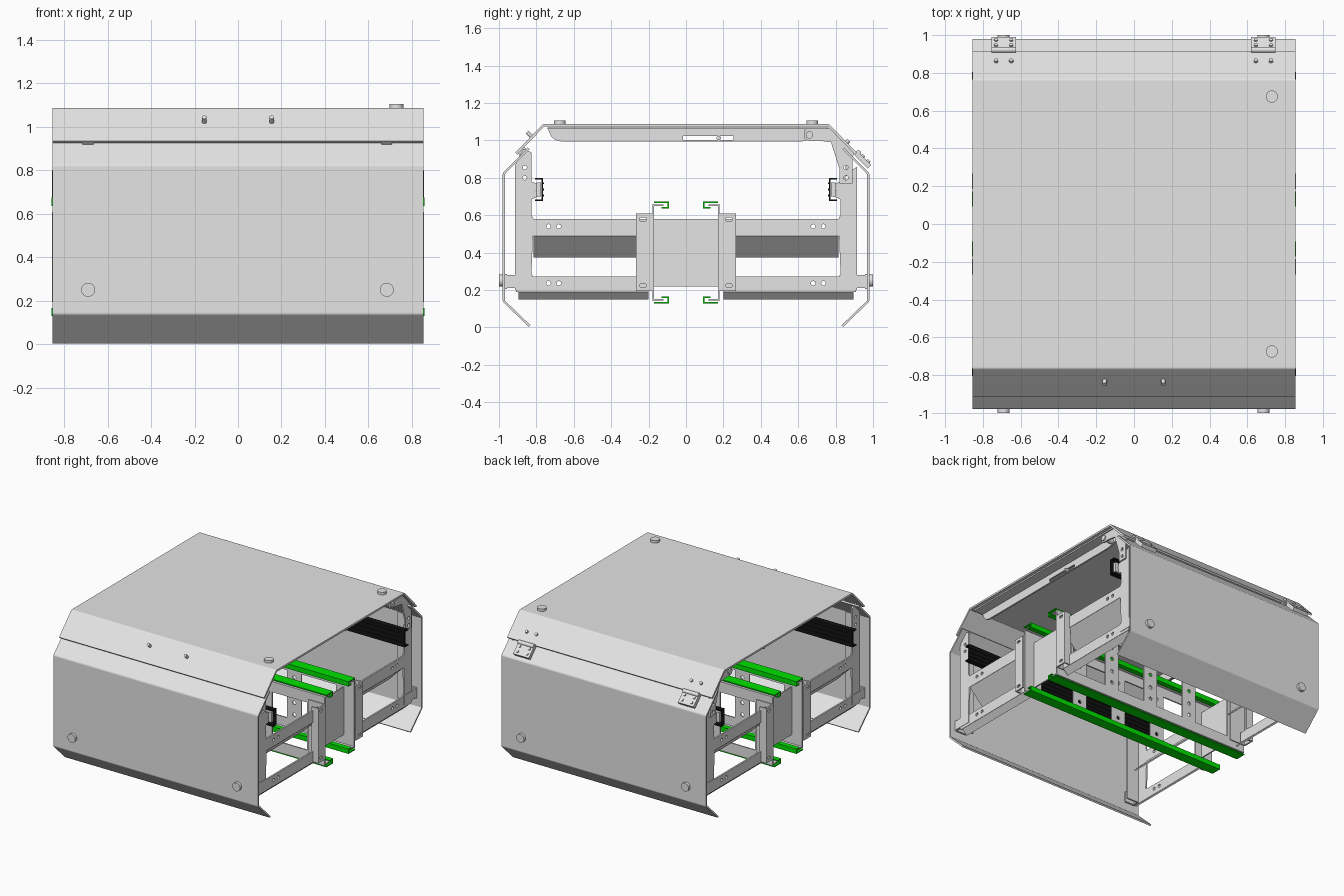
import bpy, bmesh, math
from mathutils import Matrix, Vector

if "Cube" in bpy.data.objects:
    bpy.data.objects.remove(bpy.data.objects["Cube"], do_unlink=True)


def material(name, colour):
    m = bpy.data.materials.new(name)
    m.use_nodes = True
    m.diffuse_color = (*colour, 1)
    bsdf = next(n for n in m.node_tree.nodes if n.type == 'BSDF_PRINCIPLED')
    bsdf.inputs["Base Color"].default_value = (*colour, 1)
    return m


GREY = material("light grey metal", (.78, .78, .78))
GREEN = material("green plastic", (0, .76, 0))
BLACK = material("black plastic", (.006, .006, .006))

# Sheet planes: x = profile in (y, z), y = profile in (x, z), z = profile in (x, y)
AXES = {'x': ((0, 1, 0), (0, 0, 1), (1, 0, 0)),
        'y': ((1, 0, 0), (0, 0, 1), (0, -1, 0)),
        'z': ((1, 0, 0), (0, 1, 0), (0, 0, 1))}


def add_mesh(name, bm, mat):
    """Smooth shading on shallow bends only."""
    bmesh.ops.remove_doubles(bm, verts=bm.verts, dist=1e-5)
    bmesh.ops.recalc_face_normals(bm, faces=bm.faces)
    for f in bm.faces:
        f.smooth, f.material_index = True, 0
    for e in bm.edges:
        e.smooth = e.calc_face_angle(4) < .6
    me = bpy.data.meshes.new(name)
    bm.to_mesh(me)
    bm.free()
    me.materials.append(mat)
    ob = bpy.data.objects.new(name, me)
    bpy.context.collection.objects.link(ob)
    ob.modifiers.new("Even normals", 'WEIGHTED_NORMAL').keep_sharp = True
    return ob


def plate(name, plane, lo, hi, outline, holes=(), mat=GREY):
    """Flat sheet with cut-outs, from lo to hi along its normal."""
    cu = bpy.data.curves.new(name, 'CURVE')
    cu.dimensions, cu.fill_mode = '2D', 'BOTH'
    cu.extrude = abs(hi - lo) / 2
    for loop in [outline, *holes]:
        sp = cu.splines.new('POLY')
        sp.points.add(len(loop) - 1)
        for p, (u, v) in zip(sp.points, loop):
            p.co = (u, v, 0, 1)
        sp.use_cyclic_u = True
    tmp = bpy.data.objects.new(name + "_tmp", cu)
    bpy.context.collection.objects.link(tmp)
    dg = bpy.context.evaluated_depsgraph_get()
    me = bpy.data.meshes.new_from_object(tmp.evaluated_get(dg))
    bm = bmesh.new()
    bm.from_mesh(me)
    bpy.data.objects.remove(tmp, do_unlink=True)
    bpy.data.curves.remove(cu)
    bpy.data.meshes.remove(me)
    a, b, n = (Vector(c) for c in AXES[plane])
    mat4 = Matrix((a, b, n)).transposed().to_4x4()
    centre = Vector([abs(c) for c in n]) * (lo + hi) / 2
    bm.transform(Matrix.Translation(centre) @ mat4)
    return add_mesh(name, bm, mat)


def rect(u0, u1, v0, v1):
    return [(u0, v0), (u1, v0), (u1, v1), (u0, v1)]


def circle(u, v, r, n=16):
    return [(u + r * math.cos(i * math.tau / n), v + r * math.sin(i * math.tau / n)) for i in range(n)]


def flip(pts, t):
    return [(t * u, v) for u, v in pts]


def bend(pts, d, n=4):
    """Round the inner corners of a path, starting each bend d before the corner."""
    pts = [Vector(p) for p in pts]
    out = [pts[0]]
    for a, p, b in zip(pts, pts[1:], pts[2:]):
        p0, p1 = p + (a - p).normalized() * d, p + (b - p).normalized() * d
        out += [p0.lerp(p, k / n).lerp(p.lerp(p1, k / n), k / n) for k in range(n + 1)]
    return out + [pts[-1]]


def strip(pts, t):
    """Closed outline of a bent sheet of thickness t, laid to the right of the path."""
    pts = [Vector(p) for p in pts]
    dirs = [(b - a).normalized() for a, b in zip(pts, pts[1:])]
    inner = []
    for i, p in enumerate(pts):
        d0, d1 = dirs[max(i - 1, 0)], dirs[min(i, len(dirs) - 1)]
        n0, n1 = Vector((d0.y, -d0.x)), Vector((d1.y, -d1.x))
        m = (n0 + n1).normalized()
        inner.append(p + m * t / m.dot(n0))
    return [tuple(p) for p in pts + inner[::-1]]


def bolt(name, base, direction, r, h, n=24):
    bm = bmesh.new()
    d = Vector(direction).normalized()
    m = Matrix.Translation(Vector(base) + d * h / 2) @ d.to_track_quat('Z', 'Y').to_matrix().to_4x4()
    bmesh.ops.create_cone(bm, cap_ends=True, segments=n, radius1=r, radius2=r, depth=h, matrix=m)
    return add_mesh(name, bm, GREY)


def box(name, size, centre, tilt=0, mat=GREY):
    bm = bmesh.new()
    m = Matrix.Translation(centre) @ Matrix.Rotation(tilt, 4, 'X') @ Matrix.Diagonal((*size, 1))
    bmesh.ops.create_cube(bm, size=1, matrix=m)
    return add_mesh(name, bm, mat)


W = .855
# Lid and outer panels
lid = bend([(-.912, .935), (-.765, 1.087), (.765, 1.087), (.912, .935)], .008)
plate("lid", 'x', -W, W, strip(lid, .014))
for t, side in ((-1, "front"), (1, "back")):
    path = bend([(-.84, .003), (-.98, .138), (-.98, .825), (-.845, .962)], .008)
    plate(side + "_panel", 'x', -W, W, flip(strip(path, .012), -t))
    for x in (-.69, .685):
        bolt(side + "_panel_button", (x, t * .978, .25), (0, t, 0), .032, .022)
    bolt("lid_button", (.73, t * .675, 1.085), (0, 0, 1), .032, .021)

# Lid screws, latches and hinges
for x in (-.155, .155):
    bolt("lid_front_screw", (x, -.825, 1.02), (0, -1, 1), .011, .035, 12)
for x in (-.69, .685):
    box("latch_block", (.05, .05, .025), (x, -.88, .945), math.pi / 4)
    box("hinge_leaf", (.13, .10, .028), (x, .945, .895), -math.pi / 4)
    bolt("hinge_pin", (x - .065, .922, .932), (1, 0, 0), .015, .13, 16)
    for dx in (-.04, .04):
        for k in (0, .028):
            bolt("hinge_screw", (x + dx, .938 + k, .908 - k), (0, 1, 1), .01, .018, 12)
        bolt("lid_hinge_screw", (x + dx, .855, .985), (0, 1, 1), .011, .02, 12)

# End frames
for s in (-1, 1):
    def xs(lo, hi):
        return sorted((s * lo, s * hi))

    stay = [(-.74, 1.065), (-.72, 1.02), (-.70, 1.003), (-.67, .995), (.62, .995), (.72, 1.02), (.74, 1.065)]
    plate("lid_stay", 'x', *xs(.745, .757), stay, [rect(-.015, .255, 1.002, 1.024)])
    plate("lid_stay_flange", 'z', 1.060, 1.070, rect(*xs(.745, .835), -.74, .76))
    bolt("stay_stud", (s * .745, .175, 1.013), (s, 0, 0), .012, .03, 12)
    bolt("stay_pivot", (s * .75, .66, 1.03), (s, 0, 0), .02, .085, 16)
    bracket = [(.63, 1.05), (.65, 1.065), (.775, 1.065), (.90, .935), (.89, .91), (.89, .77), (.82, .77),
               (.82, .85), (.775, .99), (.70, 1.0), (.65, 1.0), (.63, 1.015)]
    plate("hinge_bracket", 'x', *xs(.814, .826), bracket,
          [circle(.855, z, .012) for z in (.80, .855)])
    # Central end plate, recessed between the mounting posts
    plate("centre_end_plate", 'x', *xs(.755, .765), rect(-.17, .17, .22, .58))

    for t in (-1, 1):
        def ys(lo, hi):
            return sorted((t * lo, t * hi))

        post = [(.83, .2), (.915, .2), (.915, .86), (.90, .90), (.87, .955), (.825, .935), (.825, .80),
                (.825, .78), (.79, .765), (.79, .70), (.825, .685), (.825, .60), (.815, .58)]
        if t > 0:
            post = [p for p in post if p[1] < .88]
        plate("post", 'x', *xs(.80, .812), flip(post, t),
              [circle(t * .862, z, .011) for z in (.80, .855)])
        plate("post_flange", 'y', *ys(.903, .915), rect(*xs(.70, .81), .2, .85))
        plate("post_foot", 'x', *xs(.80, .815), rect(*ys(.82, .968), .21, .28))
        box("foot_tab", (.09, .012, .08), (s * .77, t * .962, .245))
        # Cross bars with sloping lower flanges
        for name, z0, z1, drop, y1 in (("upper_bar", .49, .58, .115, .83), ("lower_bar", .19, .272, .04, .91)):
            zh = (z0 + z1) / 2 + .005
            plate(name, 'x', *xs(.80, .812), rect(*ys(.2, y1), z0, z1),
                  [circle(t * y, zh, .012) for y in (.68, .735)])
            slope = [(.81, z0), (.81 - drop, z0 - drop)]
            plate(name + "_slope", 'y', *ys(.2, y1 - .015), flip(strip(slope, .01), s))
        # Mounting posts beside the central plate
        slots = [rect(*ys(.215, .245), z, z + .018) for z in (.215, .57)]
        plate("mount_post", 'x', *xs(.845, .857), rect(*ys(.185, .267), .195, .608), slots)
        plate("mount_post_flange", 'y', *ys(.178, .188), rect(*xs(.72, .855), .195, .608))
        plate("mount_post_outer_flange", 'y', *ys(.257, .267), rect(*xs(.80, .855), .195, .608))

# Central spine sheets, green guides and black slide rails
for t in (-1, 1):
    def ys(lo, hi):
        return sorted((t * lo, t * hi))

    cuts = []
    for s in (-1, 1):
        cuts += [rect(*sorted((s * a, s * b)), .22, .58) for a, b in ((.06, .29), (.41, .70))]
    cuts += [circle(x, z, .014, 10) for x in (-.35, 0, .35) for z in (.26, .35, .45, .54)]
    plate("spine_sheet", 'y', *ys(.170, .18), rect(-.85, .85, .14, .66), cuts)
    for z, d, level in ((.666, -1, "upper"), (.137, 1, "lower")):
        plate(level + "_spine_flange", 'z', *sorted((z + d * .008, z + d * .016)), rect(-.85, .85, *ys(.12, .18)))
        guide = [(t * .172, z), (t * .10, z), (t * .10, z + d * .021), (t * .13, z + d * .021)]
        plate(level + "_green_guide", 'x', -W - .003, W + .003,
              strip(guide, .008 * t * -d), mat=GREEN)
    # Slide rail, open towards the outer panel, held by a bolted block at each end
    rail = [(.806, .80), (.764, .80), (.764, .675), (.806, .675)]
    plate("slide_rail", 'x', -W - .002, W + .002, flip(strip(rail, -.009), t), mat=BLACK)
    for z in (.705, .738, .771):
        box("slide_rail_rib", (2 * W, .005, .01), (0, t * .763, z), mat=BLACK)
    for s in (-1, 1):
        box("slide_block", (.075, .022, .075), (s * .80, t * .787, .737))
        bolt("slide_bolt", (s * .80, t * .795, .737), (0, t, 0), .014, .012, 12)
